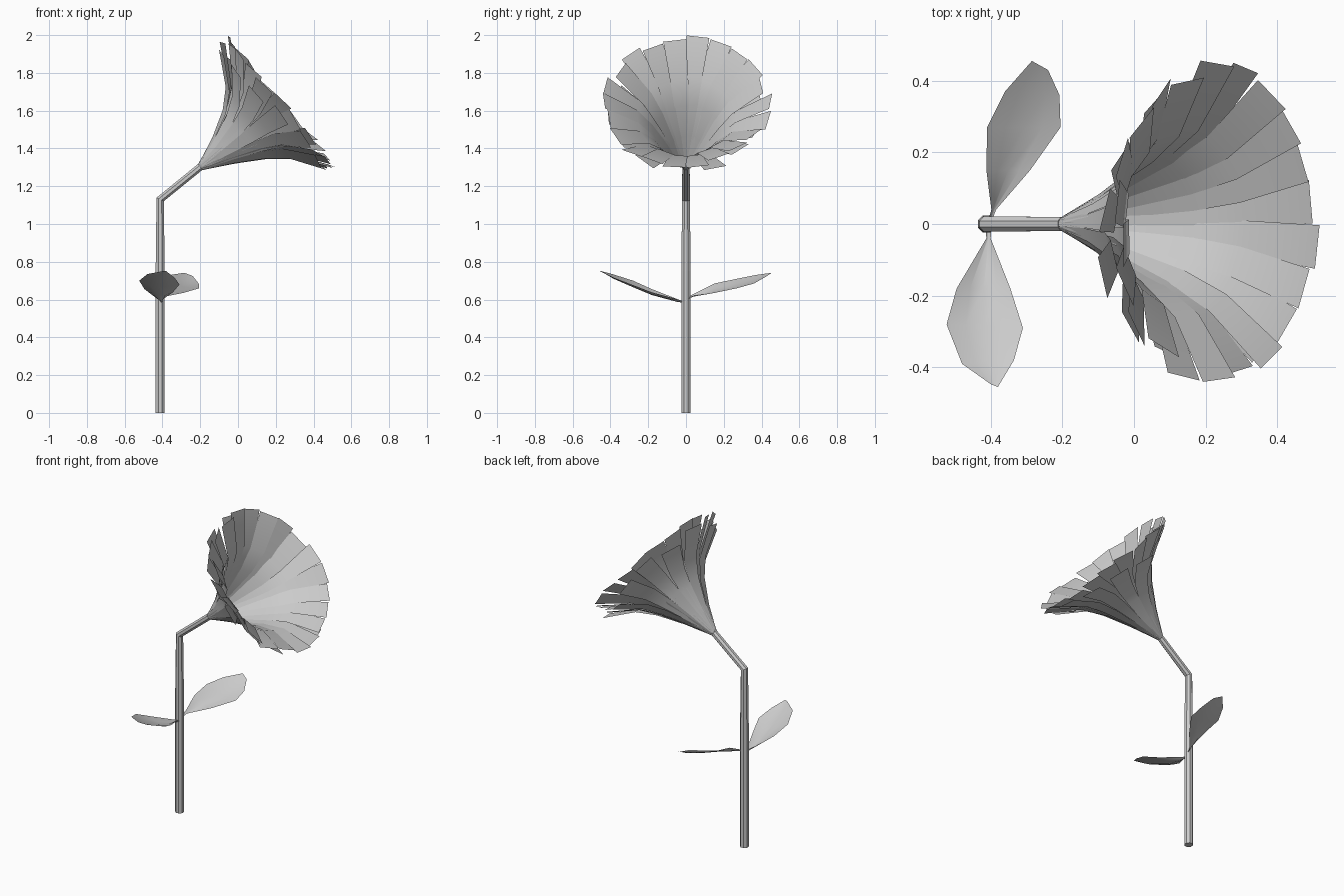
import bpy, random
from math import sin, cos, pi, radians
from mathutils import Vector

if "Cube" in bpy.data.objects:
    bpy.data.objects.remove(bpy.data.objects["Cube"])

random.seed(11)


def make(name, verts, faces, smooth=None):
    me = bpy.data.meshes.new(name)
    me.from_pydata([tuple(v) for v in verts], [], faces)
    ob = bpy.data.objects.new(name, me)
    bpy.context.collection.objects.link(ob)
    if smooth:
        bpy.ops.object.select_all(action='DESELECT')
        ob.select_set(True)
        bpy.context.view_layer.objects.active = ob
        bpy.ops.object.shade_smooth_by_angle(angle=radians(smooth))
    return ob


def grid_faces(rows, cols, offset=0):
    return [(offset + r * cols + c, offset + r * cols + c + 1,
             offset + (r + 1) * cols + c + 1, offset + (r + 1) * cols + c)
            for r in range(rows - 1) for c in range(cols - 1)]


def tube(name, rings, n=8):
    # rings: (centre, radius, lean angle of the ring from vertical)
    verts, faces = [], []
    for c, rad, lean in rings:
        ex = Vector((cos(lean), 0, -sin(lean)))
        for k in range(n):
            t = 2 * pi * (k + .5) / n
            verts.append(Vector(c) + ex * rad * cos(t) + Vector((0, rad * sin(t), 0)))
    for r in range(len(rings) - 1):
        for k in range(n):
            k2 = (k + 1) % n
            faces.append((r * n + k, r * n + k2, (r + 1) * n + k2, (r + 1) * n + k))
    faces += [tuple(reversed(range(n))), tuple(range(len(verts) - n, len(verts)))]
    return make(name, verts, faces)


# Stem: upright, then bent toward +x
lean = radians(51)
tube("stem", [((-.412, 0, 0), .026, 0), ((-.412, 0, .75), .026, 0),
              ((-.412, 0, 1.13), .023, lean / 2), ((-.2, 0, 1.302), .021, lean)])

# Flower head: flared funnel of square-ended strip petals
base = Vector((-.2, 0, 1.3))
axis = Vector((sin(lean), 0, cos(lean)))
up = Vector((-cos(lean), 0, sin(lean)))
side = Vector((0, 1, 0))
profile = [(0, .018, .016), (.17, .095, .04), (.33, .18, .075),
           (.44, .265, .095), (.56, .45, .122)]  # along axis, radius, width


def petal_ring(name, count, shift, lengths, flares, layer, full=()):
    verts, faces = [], []
    for i in range(count):
        phi = 2 * pi * (i + shift) / count
        s = .99 if i in full else random.uniform(*lengths)
        flare = 0 if i in full else random.uniform(*flares)
        twist = random.uniform(-.25, .25)
        out = up * cos(phi) + side * sin(phi)
        tan = side * cos(phi) - up * sin(phi)
        start = len(verts)
        for j, (a, r, w) in enumerate(profile):
            k = j / 4
            c = base + axis * (a * s - flare * k * k)
            c += out * (r * s + flare * k * k + (layer + .005 * (i % 2)) * k)
            c -= up * .012 * sin(pi * k)
            across = tan + (out * .6 - axis * .8) * twist * k
            verts += [c - across * w / 2, c + across * w / 2]
        faces += grid_faces(len(profile), 2, start)
    make(name, verts, faces, 20)


petal_ring("inner_petals", 22, .5, (.945, 1.0), (-.02, .005), 0, (0, 11))
petal_ring("outer_petals", 14, .2, (.82, .93), (-.015, .02), .012)


# Leaves: two outlines joined through a slightly sagging middle
def leaf(name, left, right, sag):
    verts = []
    n = len(left)
    for i, (l, r) in enumerate(zip(left, right)):
        l, r = Vector(l), Vector(r)
        for t in (0, .25, .5, .75, 1):
            p = l.lerp(r, t)
            p.z -= sag * sin(pi * t) * sin(pi * i / (n - 1))
            verts.append(p)
    make(name, verts, grid_faces(n, 5), 60)


leaf("back_leaf",
     [(-.41, 0, .61), (-.398, .04, .63), (-.412, .15, .685), (-.41, .27, .71),
      (-.36, .37, .73), (-.285, .455, .742)],
     [(-.40, 0, .60), (-.385, .04, .62), (-.29, .15, .635), (-.205, .27, .66),
      (-.208, .36, .685), (-.24, .43, .725)], .016)
leaf("front_leaf",
     [(-.398, 0, .585), (-.40, -.04, .60), (-.345, -.18, .638), (-.31, -.29, .68),
      (-.335, -.38, .715), (-.38, -.455, .75)],
     [(-.415, 0, .585), (-.412, -.04, .60), (-.495, -.18, .655), (-.523, -.28, .70),
      (-.48, -.39, .735), (-.40, -.447, .75)], .024)
